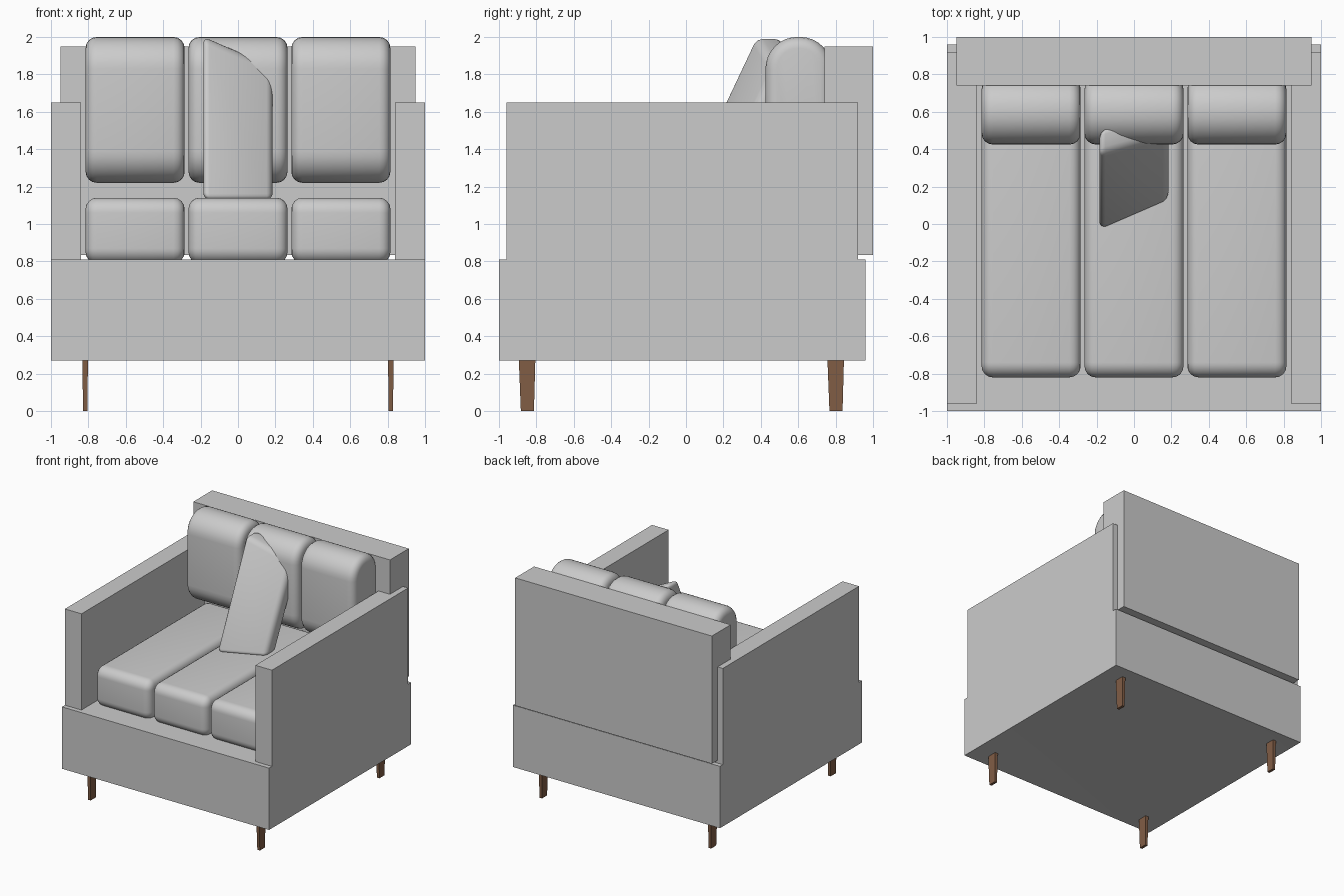
import bpy, bmesh
from mathutils import Vector

if "Cube" in bpy.data.objects:
    bpy.data.objects.remove(bpy.data.objects["Cube"])

wood = bpy.data.materials.new("brown_wood")
wood.diffuse_color = (0.22, 0.11, 0.06, 1)
wood.use_nodes = True
wood.node_tree.nodes["Principled BSDF"].inputs["Base Color"].default_value = wood.diffuse_color


def finish(bm, name, mat=None, angle=0.7):
    bmesh.ops.recalc_face_normals(bm, faces=bm.faces[:])
    me = bpy.data.meshes.new(name)
    bm.to_mesh(me)
    bm.free()
    ob = bpy.data.objects.new(name, me)
    bpy.context.collection.objects.link(ob)
    if mat:
        me.materials.append(mat)
    bpy.context.view_layer.objects.active = ob
    ob.select_set(True)
    bpy.ops.object.shade_smooth_by_angle(angle=angle)
    ob.select_set(False)
    return ob


def hexa(bottom, top):
    """Six-sided solid from two loops of four corners."""
    bm = bmesh.new()
    b = [bm.verts.new(p) for p in bottom]
    t = [bm.verts.new(p) for p in top]
    bm.faces.new(b[::-1])
    bm.faces.new(t)
    for i in range(4):
        j = (i + 1) % 4
        bm.faces.new((b[i], b[j], t[j], t[i]))
    return bm


def rect(x0, x1, y0, y1, z):
    return [(x0, y0, z), (x1, y0, z), (x1, y1, z), (x0, y1, z)]


def box(x0, x1, y0, y1, z0, z1):
    return hexa(rect(x0, x1, y0, y1, z0), rect(x0, x1, y0, y1, z1))


def round_edges(bm, edges, r, seg):
    bmesh.ops.bevel(bm, geom=edges, offset=r, segments=seg, profile=0.5,
                    affect='EDGES', clamp_overlap=True)


def cushion(name, x0, x1, y0, y1, z0, z1, r_long, r_end):
    """Roll the profile edges first, then soften both ends."""
    bm = box(x0, x1, y0, y1, z0, z1)
    along = [e for e in bm.edges
             if abs(e.verts[0].co.x - e.verts[1].co.x) > 0.1]
    round_edges(bm, along, r_long, 8)
    rim = [e for e in bm.edges
           if all(abs(v.co.x - x0) < 1e-4 for v in e.verts)
           or all(abs(v.co.x - x1) < 1e-4 for v in e.verts)]
    round_edges(bm, rim, r_end, 4)
    return finish(bm, name, angle=0.9)


# base with chamfered, slightly hollowed underside
bm = box(-1, 1, -1, 0.96, 0.325, 0.81)
under = [f for f in bm.faces if f.calc_center_median().z < 0.33]
bmesh.ops.inset_region(bm, faces=under, thickness=0.04, depth=0)
for v in under[0].verts:
    v.co.z = 0.27
centre = bmesh.ops.poke(bm, faces=under)["verts"]
centre[0].co.z = 0.30
finish(bm, "base", angle=0.3)

# arms
for s, side in ((-1, "left"), (1, "right")):
    x0, x1 = sorted((s * 0.84, s * 1.0))
    finish(box(x0, x1, -0.96, 0.92, 0.325, 1.65), side + "_arm")

# back panel
finish(box(-0.95, 0.95, 0.74, 1.0, 0.835, 1.95), "back_panel")

# seat and back cushions
for i in (-1, 0, 1):
    c = i * 0.55
    cushion("seat_cushion", c - 0.265, c + 0.265, -0.82, 0.74, 0.79, 1.14, 0.08, 0.06)
    cushion("back_cushion", c - 0.265, c + 0.265, 0.425, 0.78, 1.22, 2.0, 0.17, 0.06)

# loose pillow leaning on the middle cushion
front = [Vector(p) for p in ((-0.185, -0.04, 1.13), (0.185, 0.12, 1.13),
                             (0.185, 0.47, 1.84), (-0.185, 0.37, 2.0))]
thick = Vector((0.0, 0.14, 0.0))
bm = hexa(front, [p + thick for p in front])
round_edges(bm, bm.edges[:], 0.035, 4)
finish(bm, "pillow", angle=0.9)

# tapered flat legs
for x in (-0.817, 0.817):
    for y, name in ((-0.85, "front_leg"), (0.80, "back_leg")):
        finish(hexa(rect(x - 0.012, x + 0.012, y - 0.033, y + 0.037, 0),
                    rect(x - 0.015, x + 0.015, y - 0.046, y + 0.046, 0.33)),
               name, wood)
